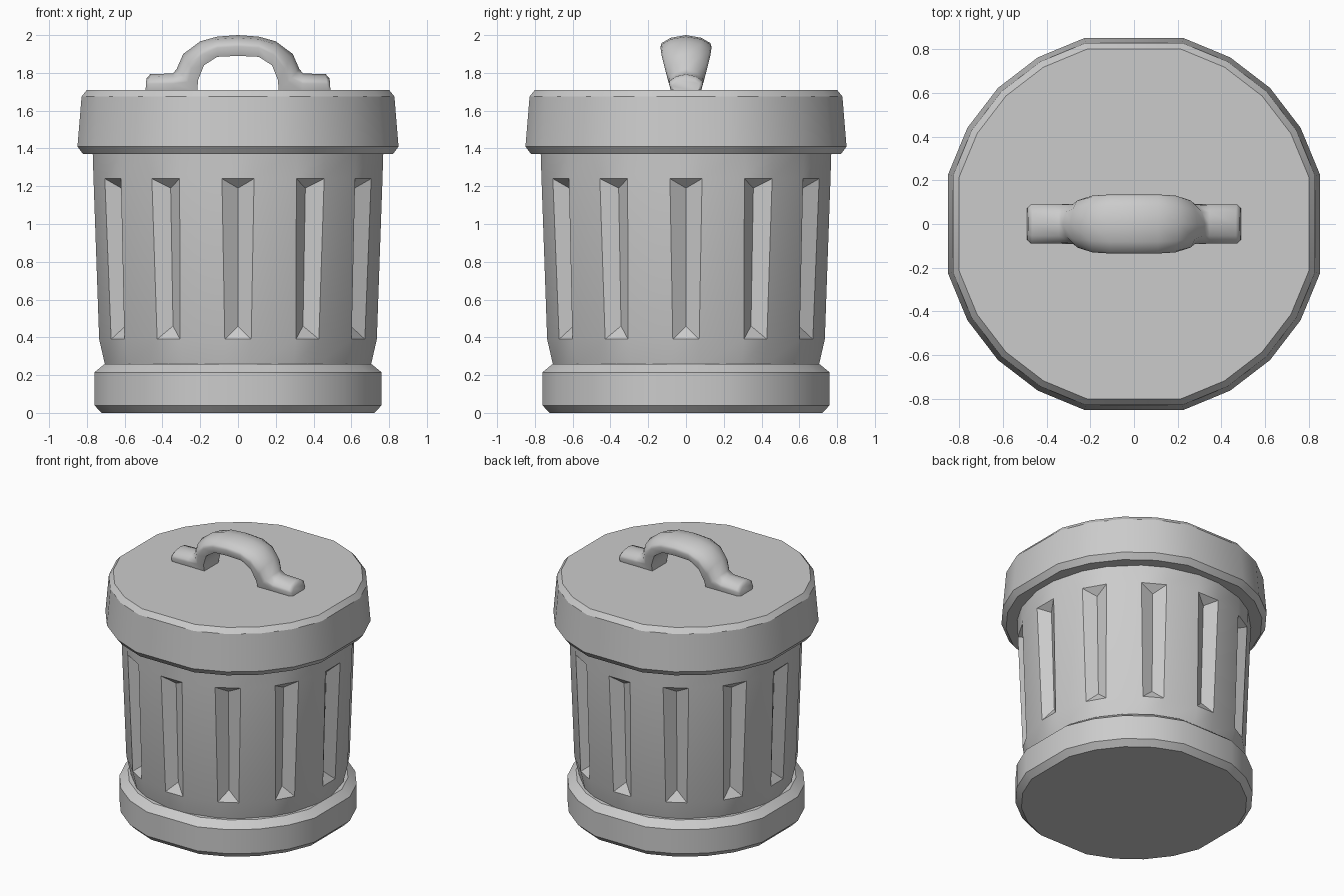
import bpy, bmesh
from math import sin, cos, radians

if "Cube" in bpy.data.objects:
    bpy.data.objects.remove(bpy.data.objects["Cube"])


def finish(name, bm, angle):
    bmesh.ops.recalc_face_normals(bm, faces=bm.faces)
    me = bpy.data.meshes.new(name)
    bm.to_mesh(me)
    bm.free()
    ob = bpy.data.objects.new(name, me)
    bpy.context.collection.objects.link(ob)
    bpy.ops.object.select_all(action='DESELECT')
    ob.select_set(True)
    bpy.context.view_layer.objects.active = ob
    bpy.ops.object.shade_smooth_by_angle(angle=radians(angle))
    return ob


def loft(bm, rings, cap=True):
    n = len(rings[0])
    for a, b in zip(rings, rings[1:]):
        for i in range(n):
            j = (i + 1) % n
            bm.faces.new((a[i], a[j], b[j], b[i]))
    if cap:
        bm.faces.new(rings[0])
        bm.faces.new(rings[-1])


# 20-sided rings: 15 degree steps with a wide flat on each axis
ANGLES = [radians(90 * q + a) for q in range(4) for a in (15, 30, 45, 60, 75)]


def band(name, profile):
    bm = bmesh.new()
    rings = []
    for z, flat in profile:
        r = flat / cos(radians(15))
        rings.append([bm.verts.new((r * cos(a), r * sin(a), z)) for a in ANGLES])
    loft(bm, rings)
    return finish(name, bm, 28)


band("base_rim", [(0, .722), (.04, .76), (.215, .76), (.26, .705)])
band("lid", [(1.37, .82), (1.41, .85), (1.675, .828), (1.71, .80)])

# Tapered body: 12 flats, each holding a V-shaped groove
LEVELS = [(.25, .703, .07), (.39, .735, .07), (1.24, .765, .085), (1.40, .77, .085)]
CREASE = [(.46, .688), (1.19, .713)]
bm = bmesh.new()
columns = []
for k in range(12):
    t = radians(30 * k)

    def vert(r, w, z):
        return bm.verts.new((r * cos(t) - w * sin(t), r * sin(t) + w * cos(t), z))

    left = [vert(r, -w, z) for z, r, w in LEVELS]
    right = [vert(r, w, z) for z, r, w in LEVELS]
    lo, hi = [vert(r, 0, z) for z, r in CREASE]
    columns.append((left, right))
    for i in (0, 2):
        bm.faces.new((left[i], right[i], right[i + 1], left[i + 1]))
    bm.faces.new((left[1], lo, hi, left[2]))
    bm.faces.new((lo, right[1], right[2], hi))
    bm.faces.new((left[1], right[1], lo))
    bm.faces.new((left[2], hi, right[2]))
for k in range(12):
    a, b = columns[k][1], columns[(k + 1) % 12][0]
    for i in range(3):
        bm.faces.new((a[i], b[i], b[i + 1], a[i + 1]))
finish("body", bm, 28)

# Arched handle: stations of inner point, outer point, half width
HALF = [
    ((.49, 1.70), (.485, 1.77), .075),
    ((.475, 1.70), (.465, 1.793), .09),
    ((.34, 1.70), (.345, 1.797), .09),
    ((.215, 1.70), (.325, 1.82), .092),
    ((.212, 1.76), (.29, 1.90), .112),
    ((.18, 1.84), (.20, 1.967), .13),
    ((.11, 1.885), (.11, 1.992), .135),
    ((0, 1.89), (0, 2.0), .135),
]
stations = HALF + [((-i[0], i[1]), (-o[0], o[1]), w) for i, o, w in HALF[-2::-1]]
SECTION = [(0, 1), (.6, .87), (.95, .62), (1, .45), (.85, 0),
           (-.85, 0), (-1, .45), (-.95, .62), (-.6, .87)]
bm = bmesh.new()
rings = []
for (xi, zi), (xo, zo), w in stations:
    rings.append([bm.verts.new((xi + (xo - xi) * s, w * f, zi + (zo - zi) * s))
                  for f, s in SECTION])
loft(bm, rings)
finish("lid_handle", bm, 50)
